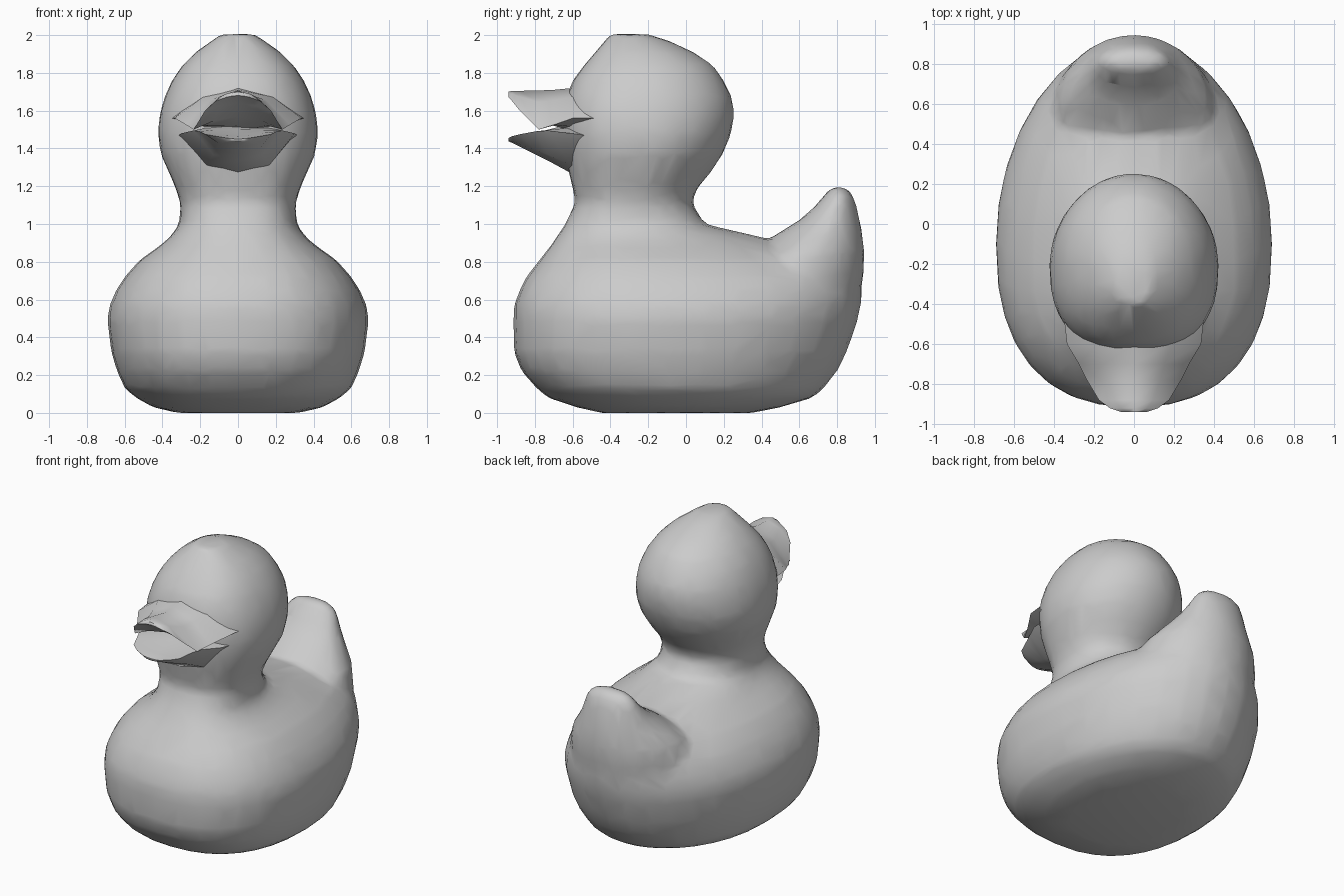
import bpy, bmesh
from math import cos, sin, pi


def power(v, p):
    return abs(v) ** p * (1 if v >= 0 else -1)


def egg_ring(z, front, back, half_w, mid, p_front=2.0, n=32):
    """Horizontal egg outline, widest at y = mid, squarer at the front."""
    pts = []
    for i in range(n):
        a = 2 * pi * i / n
        s, c = sin(a), cos(a)
        p = 2 / p_front if s < 0 else 1.0
        r = (mid - front) if s < 0 else (back - mid)
        pts.append((half_w * power(c, p), mid + r * power(s, p), z))
    return pts


def loft(bm, rings):
    """Skin a closed tube through rings and cap both ends."""
    rows = [[bm.verts.new(p) for p in ring] for ring in rings]
    n = len(rows[0])
    for a, b in zip(rows, rows[1:]):
        for i in range(n):
            j = (i + 1) % n
            bm.faces.new((a[i], a[j], b[j], b[i]))
    bm.faces.new(rows[0][::-1])
    bm.faces.new(rows[-1])


def finish(name, bm):
    bmesh.ops.recalc_face_normals(bm, faces=bm.faces)
    for f in bm.faces:
        f.smooth = True
    me = bpy.data.meshes.new(name)
    bm.to_mesh(me)
    bm.free()
    ob = bpy.data.objects.new(name, me)
    bpy.context.collection.objects.link(ob)
    return ob


# Body, neck and head: z, front y, back y, half width, y of widest point
body = [
    (0.0, -.45, .35, .32, -.05), (.03, -.58, .50, .45, -.05),
    (.08, -.73, .67, .54, -.05), (.13, -.79, .73, .60, -.08),
    (.22, -.87, .80, .64, -.10), (.32, -.91, .85, .67, -.10),
    (.49, -.915, .91, .692, -.10), (.57, -.91, .925, .68, -.10),
    (.65, -.88, .935, .645, -.12), (.72, -.845, .92, .60, -.14),
    (.81, -.775, .80, .52, -.18), (.88, -.72, .60, .42, -.22),
    (.93, -.685, .40, .36, -.25), (1.0, -.64, .10, .31, -.28),
    (1.11, -.585, .03, .305, -.28), (1.19, -.60, .06, .33, -.27),
    (1.27, -.62, .13, .365, -.25), (1.37, -.64, .195, .41, -.22),
    (1.48, -.65, .24, .425, -.21), (1.58, -.65, .255, .415, -.21),
    (1.67, -.635, .245, .39, -.20), (1.76, -.60, .20, .35, -.20),
    (1.84, -.54, .145, .295, -.21), (1.91, -.48, .04, .225, -.22),
    (1.97, -.43, -.09, .14, -.25), (2.005, -.40, -.20, .09, -.28),
]
# Upturned tail rising out of the back
tail = [
    (.55, .25, .90, .42, .45), (.72, .30, .94, .42, .52),
    (.85, .38, .945, .37, .60), (.94, .47, .935, .29, .68),
    (1.02, .60, .92, .23, .75), (1.09, .68, .905, .195, .79),
    (1.15, .73, .885, .165, .81), (1.195, .77, .845, .10, .81),
]
bm = bmesh.new()
loft(bm, [egg_ring(*r, p_front=2.4) for r in body])
loft(bm, [egg_ring(*r) for r in tail])
duck = finish("body_head_and_tail", bm)

# Blend the tail into the body, then bring back the coarse facets
m = duck.modifiers.new("merge", 'REMESH')
m.mode = 'VOXEL'
m.voxel_size = 0.025
m.use_smooth_shade = True
m = duck.modifiers.new("soften", 'SMOOTH')
m.factor = 0.5
m.iterations = 6
m = duck.modifiers.new("coarsen", 'DECIMATE')
m.ratio = 0.08


# Beak halves: y, half width, top z, side z, bottom z
def beak(name, sections, top_bulge, bottom_bulge):
    rings = []
    for y, w, zt, zs, zb in sections:
        upper = [(w * .55, zt + (zs - zt) * top_bulge), (0, zt)]
        lower = [(-w * .55, zb + (zs - zb) * bottom_bulge), (0, zb)]
        half = [(w, zs), upper[0], upper[1], (-upper[0][0], upper[0][1]),
                (-w, zs), lower[0], lower[1], (-lower[0][0], lower[0][1])]
        rings.append([(x, y, z) for x, z in half])
    bm = bmesh.new()
    loft(bm, rings)
    ob = finish(name, bm)
    bpy.context.view_layer.objects.active = ob
    ob.select_set(True)
    bpy.ops.object.shade_smooth_by_angle(angle=0.9)
    ob.select_set(False)
    return ob


beak("upper_beak", [
    (-.38, .36, 1.76, 1.56, 1.46), (-.60, .335, 1.72, 1.56, 1.49),
    (-.70, .275, 1.71, 1.525, 1.52), (-.78, .235, 1.707, 1.50, 1.57),
    (-.88, .175, 1.705, 1.60, 1.64), (-.92, .12, 1.705, 1.65, 1.67),
    (-.94, .06, 1.70, 1.672, 1.68)], .3, .35)
beak("lower_beak", [
    (-.38, .34, 1.54, 1.45, 1.27), (-.61, .30, 1.53, 1.48, 1.27),
    (-.73, .235, 1.50, 1.495, 1.335), (-.80, .205, 1.475, 1.49, 1.37),
    (-.88, .175, 1.465, 1.475, 1.41), (-.92, .12, 1.455, 1.465, 1.43),
    (-.94, .06, 1.45, 1.455, 1.437)], .4, .2)
